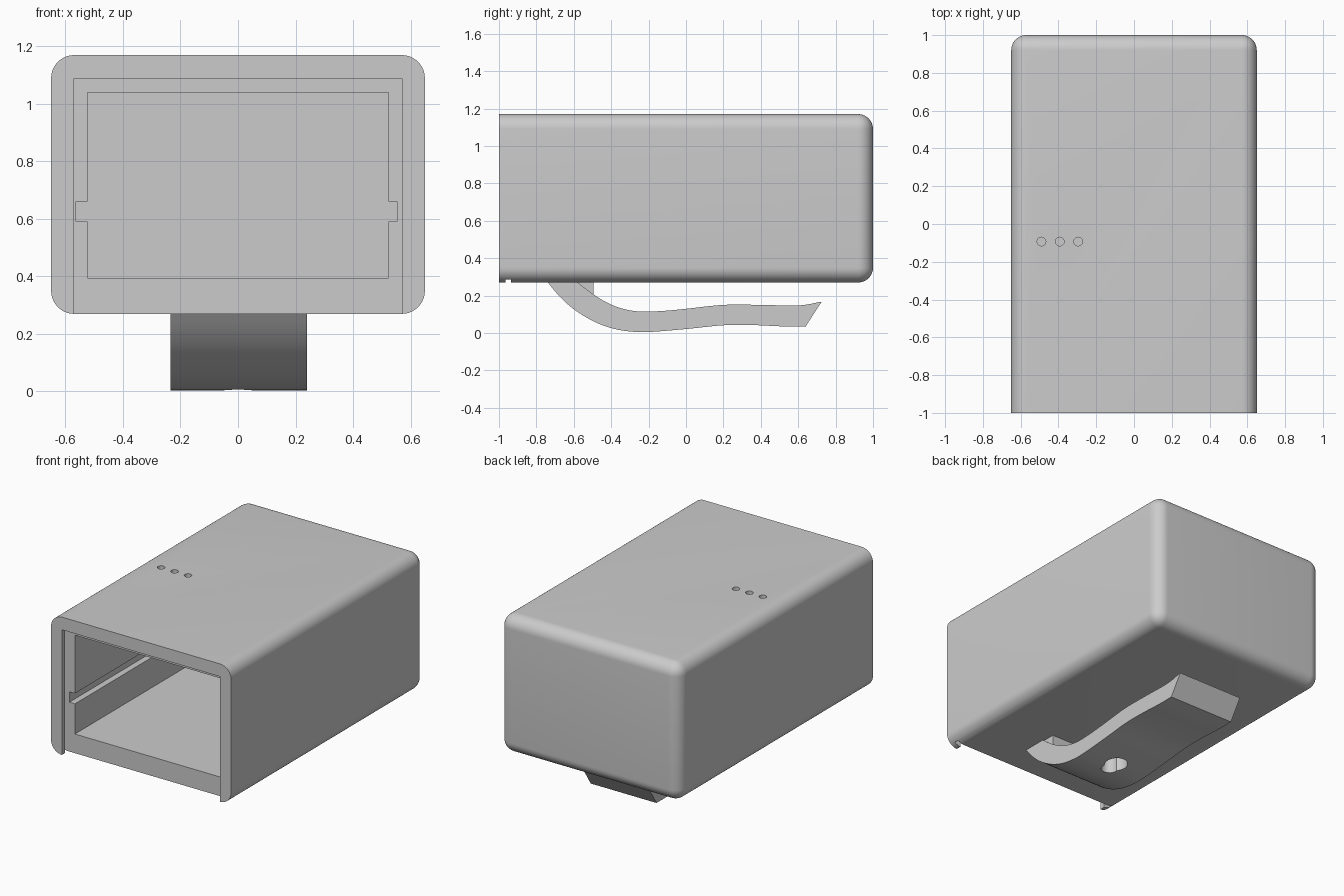
import bpy
import bmesh
import math
from mathutils import Matrix, Vector

if "Cube" in bpy.data.objects:
    bpy.data.objects.remove(bpy.data.objects["Cube"], do_unlink=True)

grey = bpy.data.materials.new("light grey plastic")
grey.use_nodes = True
colour = (0.6, 0.6, 0.6, 1)
grey.diffuse_color = colour
grey.node_tree.nodes["Principled BSDF"].inputs["Base Color"].default_value = colour


def make_object(name, bm):
    bmesh.ops.recalc_face_normals(bm, faces=bm.faces)
    mesh = bpy.data.meshes.new(name)
    bm.to_mesh(mesh)
    bm.free()
    mesh.materials.append(grey)
    obj = bpy.data.objects.new(name, mesh)
    bpy.context.collection.objects.link(obj)
    return obj


def box_mesh(low, high):
    bm = bmesh.new()
    low, high = Vector(low), Vector(high)
    place = Matrix.Translation((low + high) / 2) @ Matrix.Diagonal((high - low).to_4d())
    bmesh.ops.create_cube(bm, size=1, matrix=place)
    return bm


def cylinder_mesh(x, y, low, high, radius):
    bm = bmesh.new()
    bmesh.ops.create_cone(bm, cap_ends=True, segments=32, radius1=radius, radius2=radius,
                          depth=high - low, matrix=Matrix.Translation((x, y, (low + high) / 2)))
    return bm


def cut(target, bm):
    cutter = make_object("cutter", bm)
    cutter.hide_render = True
    mod = target.modifiers.new("cut", "BOOLEAN")
    mod.operation = "DIFFERENCE"
    mod.solver = "EXACT"
    mod.object = cutter
    bpy.context.view_layer.objects.active = target
    bpy.ops.object.modifier_apply(modifier=mod.name)
    bpy.data.objects.remove(cutter, do_unlink=True)


def smooth(obj):
    bpy.ops.object.select_all(action="DESELECT")
    obj.select_set(True)
    bpy.context.view_layer.objects.active = obj
    bpy.ops.object.shade_smooth_by_angle(angle=math.radians(30))


def curve_through(points, steps=6):
    """Catmull-Rom samples through the given profile points."""
    pts = [Vector(p) for p in points]
    pts = [2 * pts[0] - pts[1]] + pts + [2 * pts[-1] - pts[-2]]
    out = []
    for a, b, c, d in zip(pts, pts[1:], pts[2:], pts[3:]):
        for i in range(steps):
            t = i / steps
            out.append(0.5 * (2 * b + (c - a) * t + (2 * a - 5 * b + 4 * c - d) * t ** 2
                              + (3 * b - a - 3 * c + d) * t ** 3))
    return out + [pts[-2]]


def extrude_profile(name, profile, left, right):
    bm = bmesh.new()
    face = bm.faces.new([bm.verts.new((left, y, z)) for y, z in profile])
    grown = bmesh.ops.extrude_face_region(bm, geom=[face])["geom"]
    moved = [v for v in grown if isinstance(v, bmesh.types.BMVert)]
    bmesh.ops.translate(bm, verts=moved, vec=(right - left, 0, 0))
    return make_object(name, bm)


# Case: rounded everywhere except around the flat open front
bm = box_mesh((-0.65, -1, 0.27), (0.65, 1, 1.17))
edges = [e for e in bm.edges if any(v.co.y > 0 for v in e.verts)]
bmesh.ops.bevel(bm, geom=edges, offset=0.08, segments=10, profile=0.5, affect="EDGES")
case = make_object("case", bm)

# Lid opening, lid groove, main cavity and board rails
cut(case, box_mesh((-0.572, -1.1, 0.1), (0.572, -0.95, 1.087)))
cut(case, box_mesh((-0.617, -0.965, 0.1), (0.617, -0.935, 1.135)))
cut(case, box_mesh((-0.523, -1.1, 0.395), (0.523, 0.87, 1.04)))
cut(case, box_mesh((-0.563, -0.95, 0.592), (0.553, 0.87, 0.66)))

# Indicator holes in the top
for x in (-0.49, -0.393, -0.296):
    cut(case, cylinder_mesh(x, -0.093, 0.95, 1.3, 0.023))
smooth(case)

# Belt clip: curved strip with a pointed tail
outer = curve_through([(-0.755, 0.29), (-0.68, 0.2), (-0.6, 0.127), (-0.5, 0.065), (-0.4, 0.026),
                       (-0.3, 0.008), (-0.2, 0.005), (0, 0.021), (0.2, 0.041), (0.36, 0.042),
                       (0.52, 0.035), (0.64, 0.035)])
inner = curve_through([(0.725, 0.167), (0.6, 0.147), (0.4, 0.15), (0.2, 0.15), (0, 0.129),
                       (-0.12, 0.118), (-0.24, 0.114), (-0.34, 0.13), (-0.42, 0.161),
                       (-0.5, 0.21), (-0.605, 0.29)])
clip = extrude_profile("belt_clip", outer + inner, -0.235, 0.24)
cut(clip, cylinder_mesh(0, -0.17, -0.1, 0.25, 0.07))
cut(clip, cylinder_mesh(0, -0.235, -0.1, 0.25, 0.05))
smooth(clip)

# Gusset joining the clip to the case
gusset = [(-0.64, 0.29), (-0.56, 0.21), (-0.495, 0.16), (-0.495, 0.29)]
extrude_profile("clip_gusset", gusset, -0.225, 0.23)
